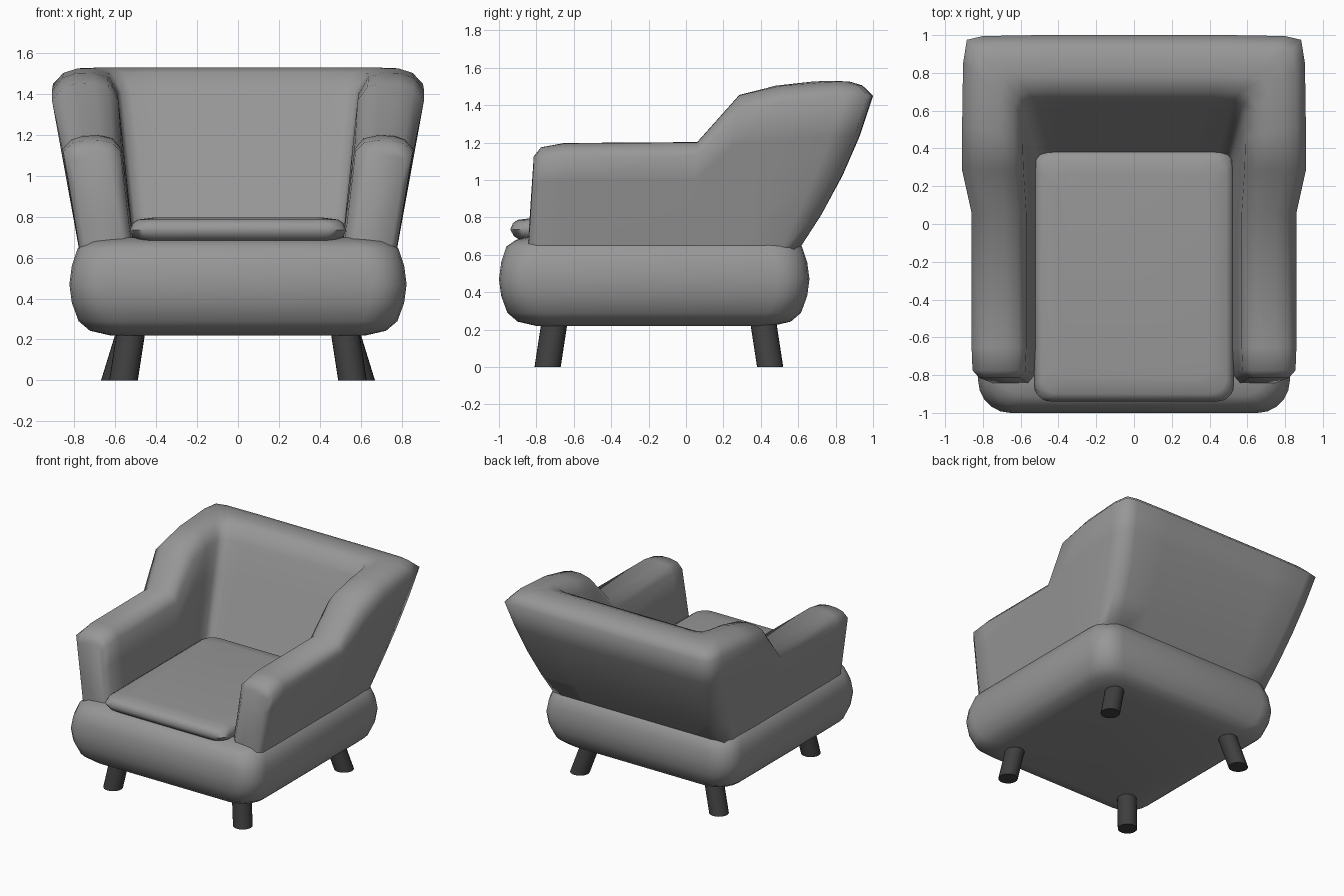
import bpy, bmesh, math
from mathutils import Vector

if "Cube" in bpy.data.objects:
    bpy.data.objects.remove(bpy.data.objects["Cube"])


def material(name, v):
    m = bpy.data.materials.new(name)
    m.diffuse_color = (v, v, v, 1)
    m.use_nodes = True
    m.node_tree.nodes["Principled BSDF"].inputs["Base Color"].default_value = m.diffuse_color
    return m


fabric = material("grey fabric", 0.31)
dark = material("dark leg", 0.05)


def skin(name, rings, mat, angle):
    """Join closed rings of points into a capped, smooth-shaded body."""
    bm = bmesh.new()
    rows = [[bm.verts.new(p) for p in ring] for ring in rings]
    n = len(rows[0])
    for a, b in zip(rows, rows[1:]):
        for i in range(n):
            j = (i + 1) % n
            bm.faces.new((a[i], a[j], b[j], b[i]))
    bm.faces.new(rows[0])
    bm.faces.new(rows[-1])
    bmesh.ops.recalc_face_normals(bm, faces=bm.faces)
    me = bpy.data.meshes.new(name)
    bm.to_mesh(me)
    bm.free()
    me.materials.append(mat)
    ob = bpy.data.objects.new(name, me)
    bpy.context.collection.objects.link(ob)
    bpy.ops.object.select_all(action='DESELECT')
    ob.select_set(True)
    bpy.context.view_layer.objects.active = ob
    bpy.ops.object.shade_smooth_by_angle(angle=math.radians(angle))
    return ob


def rounded_rect(hx, hy, r, cy, z, seg=5):
    pts = []
    for q, (sx, sy) in enumerate(((1, 1), (-1, 1), (-1, -1), (1, -1))):
        for k in range(seg + 1):
            a = math.pi / 2 * (q + k / seg)
            pts.append((sx * (hx - r) + r * math.cos(a),
                        cy + sy * (hy - r) + r * math.sin(a), z))
    return pts


def pillow(name, hx, hy, r, cy, sections):
    rings = [rounded_rect(hx - i, hy - i, r, cy, z) for i, z in sections]
    return skin(name, rings, fabric, 60)


# Bulging base
pillow("base", 0.825, 0.83, 0.17, -0.17,
       [(.20, .22), (.10, .243), (.045, .29), (.012, .38), (0, .47),
        (.012, .56), (.04, .645), (.09, .68), (.18, .70)])

# Seat cushion
pillow("seat_cushion", 0.53, 0.665, 0.09, -0.275,
       [(.05, .68), (.02, .70), (0, .735), (.015, .77), (.04, .787), (.12, .797)])


# Arms and back: one U-shaped body swept through stations
# (outer bottom xy, outer shoulder xyz, crown z, inner shoulder xyz, inner bottom xy, bulge)
stations = [
    ((.74, -.845), (.82, -.815, 1.08), 1.125, (.605, -.815, 1.08), (.56, -.845), 0),
    ((.768, -.80), (.855, -.775, 1.12), 1.175, (.575, -.775, 1.12), (.52, -.80), 0),
    ((.77, -.66), (.86, -.65, 1.13), 1.198, (.57, -.65, 1.13), (.51, -.66), 0),
    ((.77, -.02), (.86, .06, 1.13), 1.203, (.57, .06, 1.13), (.51, -.02), 0),
    ((.77, .10), (.91, .285, 1.37), 1.455, (.585, .285, 1.37), (.51, .10), .01),
    ((.77, .32), (.91, .52, 1.42), 1.505, (.59, .46, 1.40), (.51, .22), .01),
    ((.765, .49), (.905, .85, 1.45), 1.527, (.59, .58, 1.41), (.51, .31), .02),
    ((.73, .56), (.885, .975, 1.45), 1.53, (.57, .63, 1.41), (.49, .335), .04),
    ((.64, .585), (.80, .995, 1.45), 1.53, (.52, .645, 1.41), (.44, .34), .045),
    ((.45, .585), (.50, 1.0, 1.45), 1.53, (.40, .645, 1.41), (.34, .34), .045),
]


def section(ob, ot, crown, it, ib, bulge):
    ob, ib = Vector((*ob, .60)), Vector((*ib, .66))
    ot, it = Vector(ot), Vector(it)
    pts = []
    for t in (0, .25, .5, .75):
        p = ob.lerp(ot, t)
        p.y += bulge * 4 * t * (1 - t)
        pts.append(p)
    pts.append(ot)
    for t, h in ((.16, .72), (.36, .97), (.62, 1), (.85, .78)):
        p = ot.lerp(it, t)
        p.z += (crown - p.z) * h
        pts.append(p)
    return pts + [it, it.lerp(ib, .33), it.lerp(ib, .67), ib]


half = [section(*s) for s in stations]
other = [[(-p[0], p[1], p[2]) for p in ring] for ring in reversed(half)]
skin("arms_and_back", half + other, fabric, 70)

# Splayed legs
for name, top, foot in (("front", (.52, -.70), (.56, -.74)),
                        ("back", (.52, .41), (.60, .45))):
    for side, s in (("left", -1), ("right", 1)):
        rings = []
        for (x, y), z in ((foot, 0), (top, .26)):
            rings.append([(s * x + .07 * math.cos(2 * math.pi * k / 24),
                           y + .07 * math.sin(2 * math.pi * k / 24), z)
                          for k in range(24)])
        skin(f"{name}_{side}_leg", rings, dark, 30)
